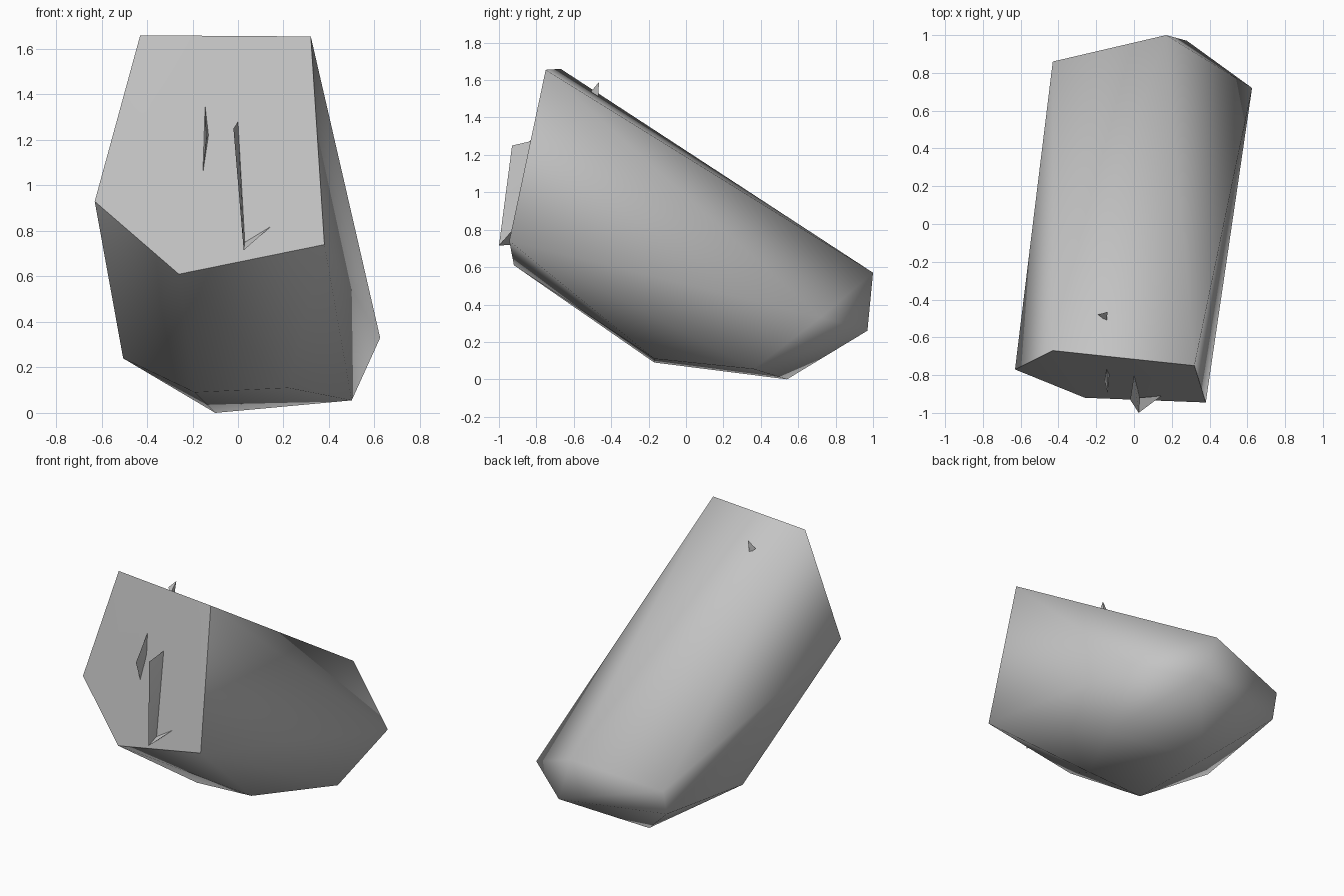
import bpy, bmesh, math

cube = bpy.data.objects.get("Cube")
if cube:
    bpy.data.objects.remove(cube, do_unlink=True)

# Single stone colour
stone = bpy.data.materials.new("stone_grey")
stone.use_nodes = True
GREY = (0.55, 0.55, 0.55, 1)
stone.diffuse_color = GREY
stone.node_tree.nodes["Principled BSDF"].inputs["Base Color"].default_value = GREY


def hull(name, points, angle):
    """Wrap a few corner points in a closed faceted skin."""
    bm = bmesh.new()
    for p in points:
        bm.verts.new(p)
    result = bmesh.ops.convex_hull(bm, input=bm.verts[:])
    spare = {g for g in result["geom_interior"] + result["geom_unused"]
             if isinstance(g, bmesh.types.BMVert)}
    bmesh.ops.delete(bm, geom=list(spare), context="VERTS")
    bmesh.ops.recalc_face_normals(bm, faces=bm.faces[:])
    mesh = bpy.data.meshes.new(name)
    bm.to_mesh(mesh)
    bm.free()
    mesh.materials.append(stone)
    obj = bpy.data.objects.new(name, mesh)
    bpy.context.collection.objects.link(obj)
    bpy.ops.object.select_all(action="DESELECT")
    obj.select_set(True)
    bpy.context.view_layer.objects.active = obj
    bpy.ops.object.shade_smooth_by_angle(angle=math.radians(angle))
    return obj


# Boulder: slanted top, steep front, rounded underside
top_edge = [(-.43, -.67, 1.66), (.32, -.75, 1.655)]
front = [(-.63, -.77, .93), (.38, -.945, .74), (-.26, -.92, .61)]
back = [(.17, 1, .57), (.28, .97, .26), (.625, .72, .33),
        (-.43, .86, .46), (-.43, .82, .29)]
underside = [(-.505, .11, .24), (-.19, -.17, .09), (.22, -.17, .11),
             (.5, .36, .055), (-.1, .54, 0)]
hull("boulder", top_edge + front + back + underside, 62)

# Thin splinters poking out of the front and top
hull("small_front_shard", [(-.145, -.76, 1.36), (-.14, -.9, 1.2),
                           (-.155, -.83, 1.05), (-.13, -.8, 1.22)], 20)
hull("long_front_shard", [(-.02, -.93, 1.25), (0, -.8, 1.28),
                          (.025, -1, .715), (.03, -.92, .75)], 20)
hull("front_shard_foot", [(.025, -1, .715), (.145, -.91, .82),
                          (.03, -.92, .75), (.03, -.93, .72)], 20)
hull("top_shard", [(-.19, -.48, 1.54), (-.14, -.465, 1.59),
                   (-.145, -.515, 1.53), (-.15, -.47, 1.5)], 20)
